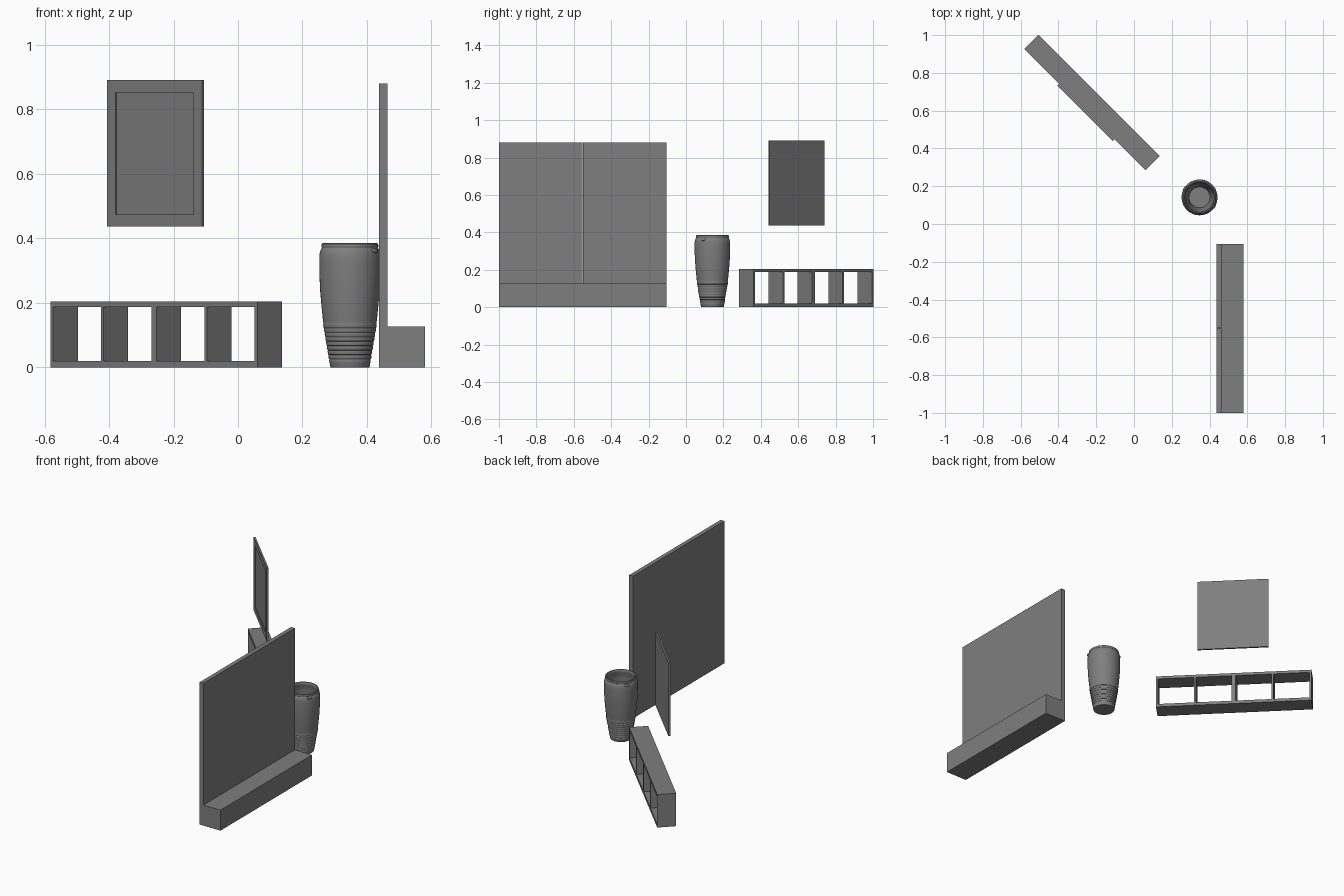
import bpy, bmesh
from math import radians, cos, sin, pi
from mathutils import Matrix, Vector

if "Cube" in bpy.data.objects:
    bpy.data.objects.remove(bpy.data.objects["Cube"])

# One dark grey finish for every part
grey = bpy.data.materials.new("dark_grey")
grey.diffuse_color = (0.21, 0.21, 0.21, 1)
grey.use_nodes = True
grey.node_tree.nodes["Principled BSDF"].inputs["Base Color"].default_value = grey.diffuse_color


def make_object(name, bm, matrix=Matrix()):
    mesh = bpy.data.meshes.new(name)
    bmesh.ops.recalc_face_normals(bm, faces=bm.faces[:])
    bm.to_mesh(mesh)
    bm.free()
    mesh.materials.append(grey)
    obj = bpy.data.objects.new(name, mesh)
    obj.matrix_world = matrix
    bpy.context.collection.objects.link(obj)
    return obj


def box(name, lo, hi, matrix=Matrix()):
    lo, hi = Vector(lo), Vector(hi)
    bm = bmesh.new()
    bmesh.ops.create_cube(bm, size=1)
    for v in bm.verts:
        v.co = Vector([(lo[i] + hi[i]) / 2 + v.co[i] * (hi[i] - lo[i]) for i in range(3)])
    return make_object(name, bm, matrix)


def smooth(obj, angle):
    bpy.ops.object.select_all(action='DESELECT')
    obj.select_set(True)
    bpy.context.view_layer.objects.active = obj
    bpy.ops.object.shade_smooth_by_angle(angle=radians(angle))


# Tall wall: two panels with a fine joint, standing on the bench
Y0, Y1 = -1.0, -0.105
MID = (Y0 + Y1) / 2
GAP = 0.0006
box("wall_panel_left", (0.437, Y0, 0.127), (0.463, MID - GAP, 0.88))
box("wall_panel_right", (0.437, MID + GAP, 0.127), (0.463, Y1, 0.88))

# Low bench with a fine drawer seam in its face
bench = box("bench", (0.437, Y0, 0), (0.58, Y1, 0.127))
seam = box("seam_cutter", (0.575, -0.3305, -0.01), (0.59, -0.3295, 0.115))
seam.hide_render = True
seam.hide_set(True)
cut = bench.modifiers.new("drawer_seam", 'BOOLEAN')
cut.operation = 'DIFFERENCE'
cut.solver = 'EXACT'
cut.object = seam

# Open shelf: two modules end to end, turned 45 degrees
turn = Matrix.Rotation(radians(-45), 4, 'Z')
shelf = Matrix.Translation((-0.2225, 0.6435, 0)) @ turn
L, D, H, T = 0.907, 0.108, 0.204, 0.0115
for side, x0 in (("left", -L / 2), ("right", 0.0)):
    x1 = x0 + L / 2
    box(f"shelf_{side}_bottom", (x0, -D / 2, 0), (x1, D / 2, 0.019), shelf)
    box(f"shelf_{side}_top", (x0, -D / 2, H - 0.017), (x1, D / 2, H), shelf)
    mid = (x0 + x1) / 2
    for n, x in (("upright_a", x0), ("divider", mid - T / 2), ("upright_b", x1 - T)):
        box(f"shelf_{side}_{n}", (x, -D / 2, 0.019), (x + T, D / 2, H - 0.017), shelf)

# Hanging picture: four frame rails around a recessed panel with a flat back
picture = Matrix.Translation((-0.2553, 0.5903, 0.6635)) @ turn
PW, PH, PT, RAIL = 0.2075, 0.2270, 0.0052, 0.0375
for s, n in ((-1, "left"), (1, "right")):
    a, b = sorted((s * PW, s * (PW - RAIL)))
    box(f"picture_rail_{n}", (a, -PT, -PH), (b, PT, PH), picture)
for s, n in ((-1, "bottom"), (1, "top")):
    a, b = sorted((s * PH, s * (PH - RAIL)))
    box(f"picture_rail_{n}", (RAIL - PW, -PT, a), (PW - RAIL, PT, b), picture)
box("picture_panel", (RAIL - PW, -PT + 0.004, RAIL - PH), (PW - RAIL, PT, PH - RAIL), picture)

# Vase: turned profile with ribbed lower body and hollow inside
VX, VY = 0.347, 0.141
profile = [(0, 0), (0.060, 0), (0.0615, 0.003)]
RIBS = 9
for i in range(RIBS):
    z = 0.012 + i * 0.0138
    r = 0.0625 + 0.0185 * (i / (RIBS - 1))
    profile += [(r, z), (r + 0.0014, z + 0.003), (r + 0.0018, z + 0.010), (r + 0.001, z + 0.0132)]
profile += [(0.0835, 0.145), (0.088, 0.19), (0.092, 0.235), (0.0945, 0.285), (0.095, 0.325),
            (0.0945, 0.348), (0.0925, 0.360), (0.0892, 0.367), (0.0870, 0.370), (0.0870, 0.3715),
            (0.088, 0.373), (0.088, 0.379), (0.087, 0.383), (0.084, 0.385), (0.080, 0.384),
            (0.077, 0.379), (0.077, 0.370), (0.083, 0.355), (0.087, 0.325), (0.084, 0.235),
            (0.074, 0.140), (0.055, 0.02), (0, 0.02)]
SEG = 48
bm = bmesh.new()
rings = []
for r, z in profile:
    count = SEG if r else 1
    rings.append([bm.verts.new((r * cos(2 * pi * k / SEG), r * sin(2 * pi * k / SEG), z))
                  for k in range(count)])
for a, b in zip(rings, rings[1:]):
    for k in range(SEG):
        n = (k + 1) % SEG
        if len(a) == 1:
            bm.faces.new((a[0], b[n], b[k]))
        elif len(b) == 1:
            bm.faces.new((a[k], a[n], b[0]))
        else:
            bm.faces.new((a[k], a[n], b[n], b[k]))
smooth(make_object("vase_body", bm, Matrix.Translation((VX, VY, 0))), 40)

# Two small lugs on the shoulder
for name, ang in (("vase_lug_right", -32), ("vase_lug_left", 148)):
    bm = bmesh.new()
    bmesh.ops.create_uvsphere(bm, u_segments=16, v_segments=10, radius=1)
    place = (Matrix.Translation((VX, VY, 0.361)) @ Matrix.Rotation(radians(ang), 4, 'Z')
             @ Matrix.Translation((0.0905, 0, 0)) @ Matrix.Diagonal((0.0075, 0.015, 0.007, 1)))
    bmesh.ops.transform(bm, matrix=place, verts=bm.verts[:])
    smooth(make_object(name, bm), 60)
